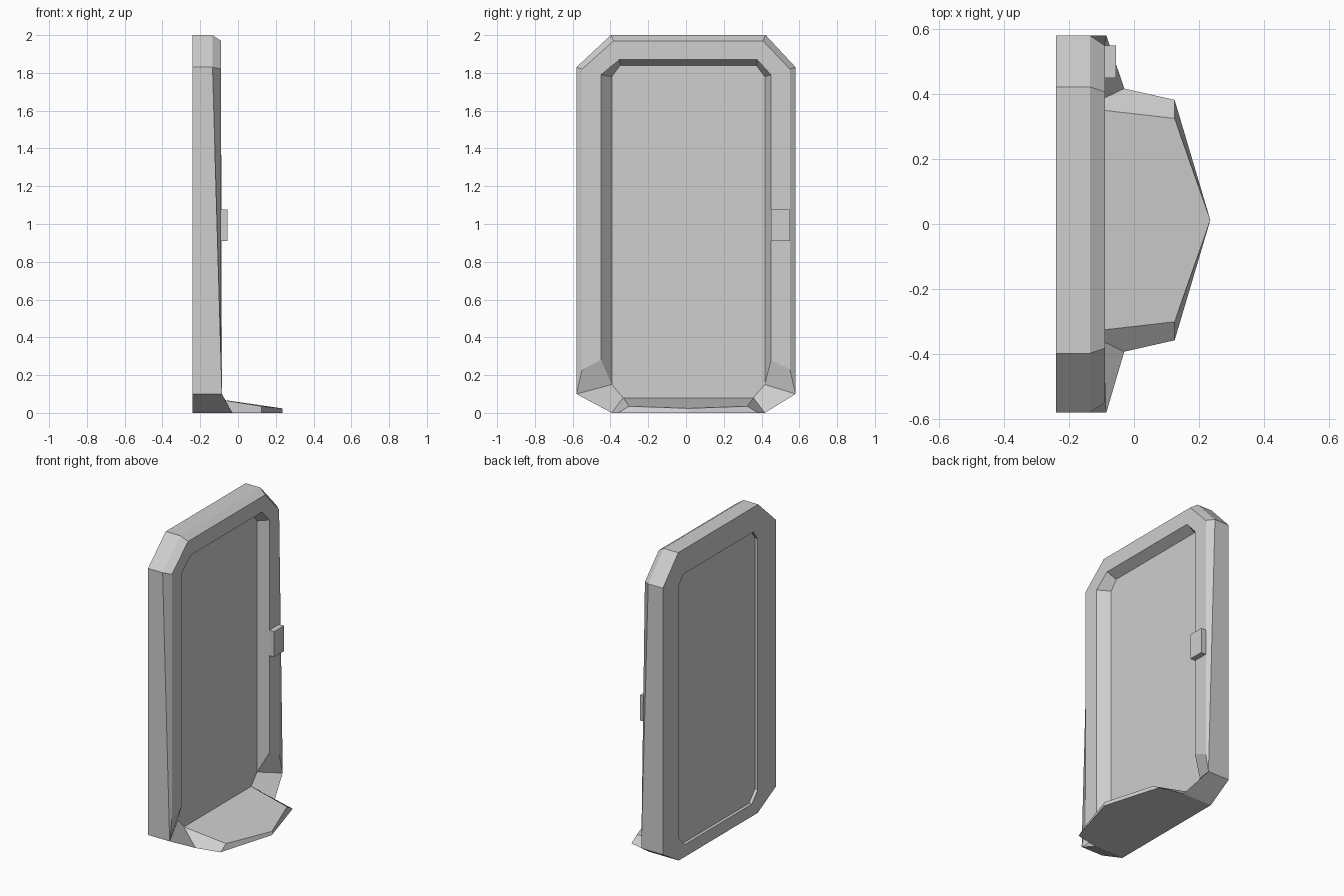
import bpy
import bmesh

cube = bpy.data.objects.get("Cube")
if cube:
    bpy.data.objects.remove(cube, do_unlink=True)

grey = bpy.data.materials.new("light grey")
grey.use_nodes = True
colour = (0.62, 0.62, 0.62, 1)
grey.diffuse_color = colour
grey.node_tree.nodes["Principled BSDF"].inputs["Base Color"].default_value = colour


def finish(bm, name):
    bmesh.ops.remove_doubles(bm, verts=bm.verts, dist=0.0005)
    bmesh.ops.recalc_face_normals(bm, faces=bm.faces)
    mesh = bpy.data.meshes.new(name)
    bm.to_mesh(mesh)
    bm.free()
    mesh.materials.append(grey)
    obj = bpy.data.objects.new(name, mesh)
    bpy.context.collection.objects.link(obj)
    return obj


# Half cross-sections: bottom, low side, high side, top corner (x, y, z)
BOTTOM, LOW, HIGH, TOP = range(4)
inner = [(0.345, 0.08), (0.405, 0.15), (0.405, 1.78), (0.36, 1.84)]
outer = [(0.405, 0), (0.58, 0.10), (0.58, 1.83), (0.41, 2)]
rings = {
    "panel_back": [(-0.22, y, z) for y, z in inner],
    "back_opening": [(-0.24, y, z) for y, z in inner],
    "back_rim": [(-0.24, y, z) for y, z in outer],
    "side_rim": [(x, y, z) for x, (y, z) in zip((-0.03, -0.085, -0.135, -0.135), outer)],
    "front_rim": [None, (-0.09, 0.55, 0.23), (-0.09, 0.55, 1.82), (-0.09, 0.395, 1.97)],
    "front_opening": [None, (-0.09, 0.45, 0.28), (-0.09, 0.45, 1.79), (-0.09, 0.365, 1.87)],
    "panel_front": [(-0.155, y, z) for y, z in inner],
    # Sloping threshold: lower corner, upper corner, lower tip, upper tip
    "threshold": [(0.125, 0.37, 0), (0.125, 0.313, 0.035), (0.235, 0, 0), (0.235, 0, 0.024)],
}

bm = bmesh.new()
verts = {}
for ring, points in rings.items():
    for i, p in enumerate(points):
        if p:
            for side in (1, -1):
                shift = 0.012 if p[1] < 0.43 else 0
                verts[ring, i, side] = bm.verts.new((p[0], side * p[1] + shift, p[2]))


def face(*keys):
    bm.faces.new([verts[k] for k in keys])


def loop(ring):
    return [(ring, i, 1) for i in range(4)] + [(ring, i, -1) for i in reversed(range(4))]


# Frame skin, lofted ring to ring; the front rings stay open at the bottom
names = list(rings)[:7]
for a, b in zip(names, names[1:]):
    la, lb = loop(a), loop(b)
    closed = "front" not in a + b
    for i in range(8) if closed else range(1, 6):
        j = (i + 1) % 8
        face(la[i], la[j], lb[j], lb[i])

# Recessed panel, front and back
face(*loop("panel_front"))
face(*loop("panel_back"))

# Lower corner facets and threshold sides
for s in (1, -1):
    face(("side_rim", LOW, s), ("front_rim", LOW, s), ("front_opening", LOW, s), ("panel_front", LOW, s))
    face(("side_rim", LOW, s), ("panel_front", LOW, s), ("panel_front", BOTTOM, s), ("side_rim", BOTTOM, s))
    face(("panel_front", BOTTOM, s), ("side_rim", BOTTOM, s), ("threshold", 0, s), ("threshold", 1, s))
    face(("threshold", 1, s), ("threshold", 0, s), ("threshold", 2, s), ("threshold", 3, s))

# Threshold top and underside
for start, corner, tip in (("panel_front", 1, 3), ("side_rim", 0, 2)):
    face((start, BOTTOM, 1), ("threshold", corner, 1), ("threshold", tip, 1),
         ("threshold", corner, -1), (start, BOTTOM, -1))
finish(bm, "door_frame")

# Latch block on the frame front
bm = bmesh.new()
bmesh.ops.create_cube(bm, size=1)
bmesh.ops.scale(bm, vec=(0.04, 0.1, 0.165), verts=bm.verts)
latch = finish(bm, "latch")
latch.location = (-0.075, 0.5, 0.993)
